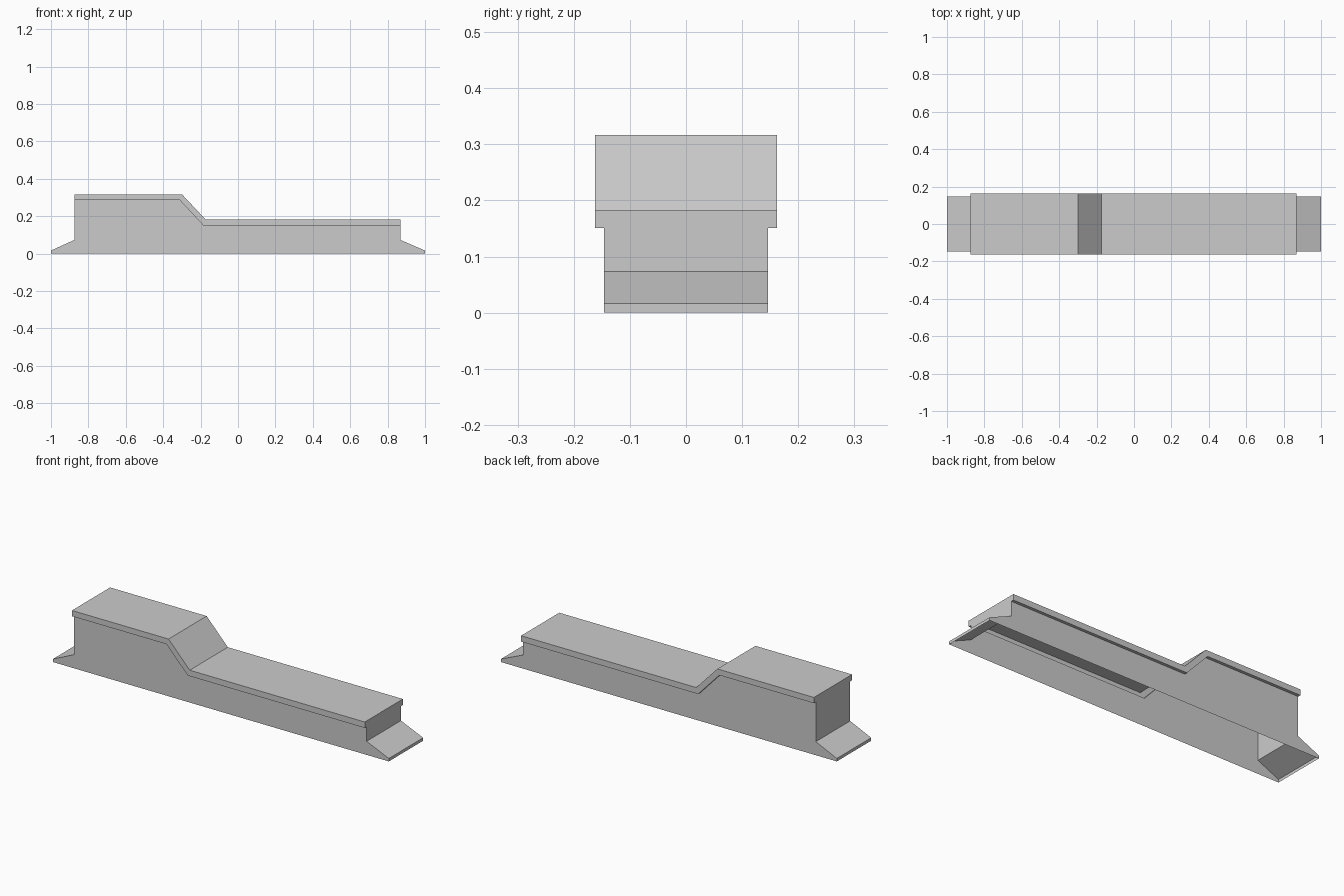
import bpy

if "Cube" in bpy.data.objects:
    bpy.data.objects.remove(bpy.data.objects["Cube"])

W_BODY, W_ROOF = 0.146, 0.162

# Side profiles (x, z): stepped top edge of the walls, and the roof line above it
wall_top = [(-0.875, 0.286), (-0.312, 0.286), (-0.186, 0.151), (0.868, 0.151)]
roof_top = [(-0.875, 0.317), (-0.300, 0.317), (-0.174, 0.183), (0.868, 0.183)]
left_ramp = [(-1.0, 0.0), (-1.0, 0.016), (-0.875, 0.073)]
right_ramp = [(0.868, 0.073), (1.0, 0.016), (1.0, 0.0)]


def make(name, faces):
    mesh = bpy.data.meshes.new(name)
    verts, polys = [], []
    for face in faces:
        polys.append(range(len(verts), len(verts) + len(face)))
        verts += face
    mesh.from_pydata(verts, [], [list(p) for p in polys])
    obj = bpy.data.objects.new(name, mesh)
    bpy.context.collection.objects.link(obj)


def at(profile, y):
    return [(x, y, z) for x, z in profile]


def across(profile, w):
    """Faces spanning the full width along a profile, facing up and outward."""
    a, b = at(profile, -w), at(profile, w)
    return [[a[i], a[i + 1], b[i + 1], b[i]] for i in range(len(profile) - 1)]


# Hollow body, open underneath: side walls, end walls and sloped end ramps
outline = left_ramp + wall_top + right_ramp
body = [at(outline[::-1], -W_BODY), at(outline, W_BODY)]
body += across(left_ramp + wall_top[:1], W_BODY)
body += across(wall_top[-1:] + right_ramp, W_BODY)
make("hollow_body", body)

# Overhanging roof: top, end caps, side strips and the narrow ledges below
roof = across(wall_top[:1] + roof_top + wall_top[-1:], W_ROOF)
for s in (-1, 1):
    lo, hi = at(wall_top, s * W_ROOF), at(roof_top, s * W_ROOF)
    inner = at(wall_top, s * W_BODY)
    for i in range(len(lo) - 1):
        for quad in ([lo[i], lo[i + 1], hi[i + 1], hi[i]],
                     [inner[i], inner[i + 1], lo[i + 1], lo[i]]):
            roof.append(quad if s < 0 else quad[::-1])
make("overhanging_roof", roof)
